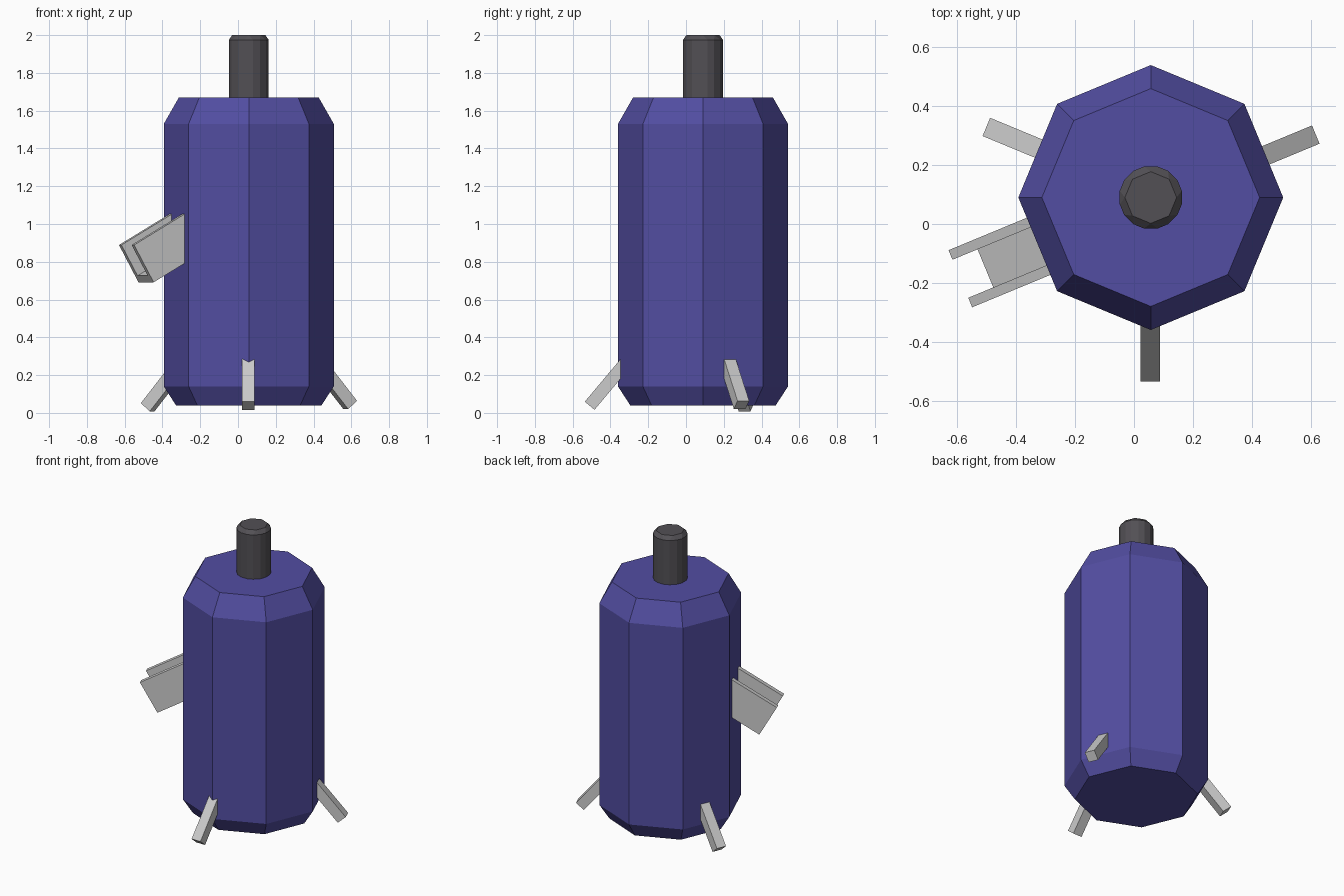
import bpy, bmesh
from math import sin, cos, pi, radians
from mathutils import Vector, Matrix

if "Cube" in bpy.data.objects:
    bpy.data.objects.remove(bpy.data.objects["Cube"])

CX, CY = 0.057, 0.09  # axis of the body


def material(name, rgb):
    m = bpy.data.materials.new(name)
    m.diffuse_color = (*rgb, 1)
    m.use_nodes = True
    m.node_tree.nodes["Principled BSDF"].inputs["Base Color"].default_value = m.diffuse_color
    return m


def make_object(name, bm, mat=None):
    bmesh.ops.recalc_face_normals(bm, faces=bm.faces)
    me = bpy.data.meshes.new(name)
    bm.to_mesh(me)
    bm.free()
    ob = bpy.data.objects.new(name, me)
    bpy.context.collection.objects.link(ob)
    if mat:
        me.materials.append(mat)
    return ob


def lathe(name, profile, sides, mat):
    """Closed faceted solid from (radius, z) rings."""
    bm = bmesh.new()
    rings = [[bm.verts.new((CX + r * cos(2 * pi * i / sides),
                            CY + r * sin(2 * pi * i / sides), z))
              for i in range(sides)] for r, z in profile]
    for a, b in zip(rings, rings[1:]):
        for i in range(sides):
            j = (i + 1) % sides
            bm.faces.new((a[i], a[j], b[j], b[i]))
    bm.faces.new(rings[0][::-1])
    bm.faces.new(rings[-1])
    return make_object(name, bm, mat)


def extrude_profile(name, end, heading, tilt, outline, length):
    """Bar running inward from its outer end, sloping down outward.
    outline: (across, up) points in the plane of the end face."""
    h, t = radians(heading), radians(tilt)
    out = Vector((cos(h) * cos(t), sin(h) * cos(t), -sin(t)))
    across = Vector((-sin(h), cos(h), 0))
    up = out.cross(across)
    bm = bmesh.new()
    verts = [bm.verts.new(Vector(end) + across * a + up * b) for a, b in outline]
    face = bm.faces.new(verts)
    ext = bmesh.ops.extrude_face_region(bm, geom=[face], use_keep_orig=True)
    moved = [g for g in ext["geom"] if isinstance(g, bmesh.types.BMVert)]
    bmesh.ops.translate(bm, vec=-out * length, verts=moved)
    return make_object(name, bm)


purple = material("purple_paint", (0.085, 0.075, 0.36))
dark = material("dark_metal", (0.085, 0.08, 0.09))

# Octagonal body with chamfered ends
lathe("body", [(0.385, 0.04), (0.45, 0.14), (0.45, 1.53), (0.37, 1.67)], 8, purple)

# Shaft on top, all edges bevelled
shaft = lathe("shaft", [(0.115, 1.60), (0.115, 2.0)], 8, dark)
bev = shaft.modifiers.new("bevel", "BEVEL")
bev.width = 0.025
bev.segments = 1
bev.limit_method = "ANGLE"
bev.angle_limit = radians(30)

# Three splayed legs
s = 0.0335
square = [(-s, -s), (s, -s), (s, s), (-s, s)]
for name, end, heading in (("front_leg", (0.055, -0.51, 0.038), -90),
                           ("right_leg", (0.594, 0.294, 0.042), 22.5),
                           ("left_leg", (-0.478, 0.32, 0.030), 157.5)):
    extrude_profile(name, end, heading, 50, square, 0.34)

# U-shaped channel on the left, open upward
w, t, d, web = 0.105, 0.035, 0.227, 0.04
channel = [(-w, 0), (-w, -d), (w, -d), (w, 0),
           (w - t, 0), (w - t, web - d), (t - w, web - d), (t - w, 0)]
extrude_profile("side_channel", (-0.59, -0.186, 0.889), 202.5, 29.5, channel, 0.40)
